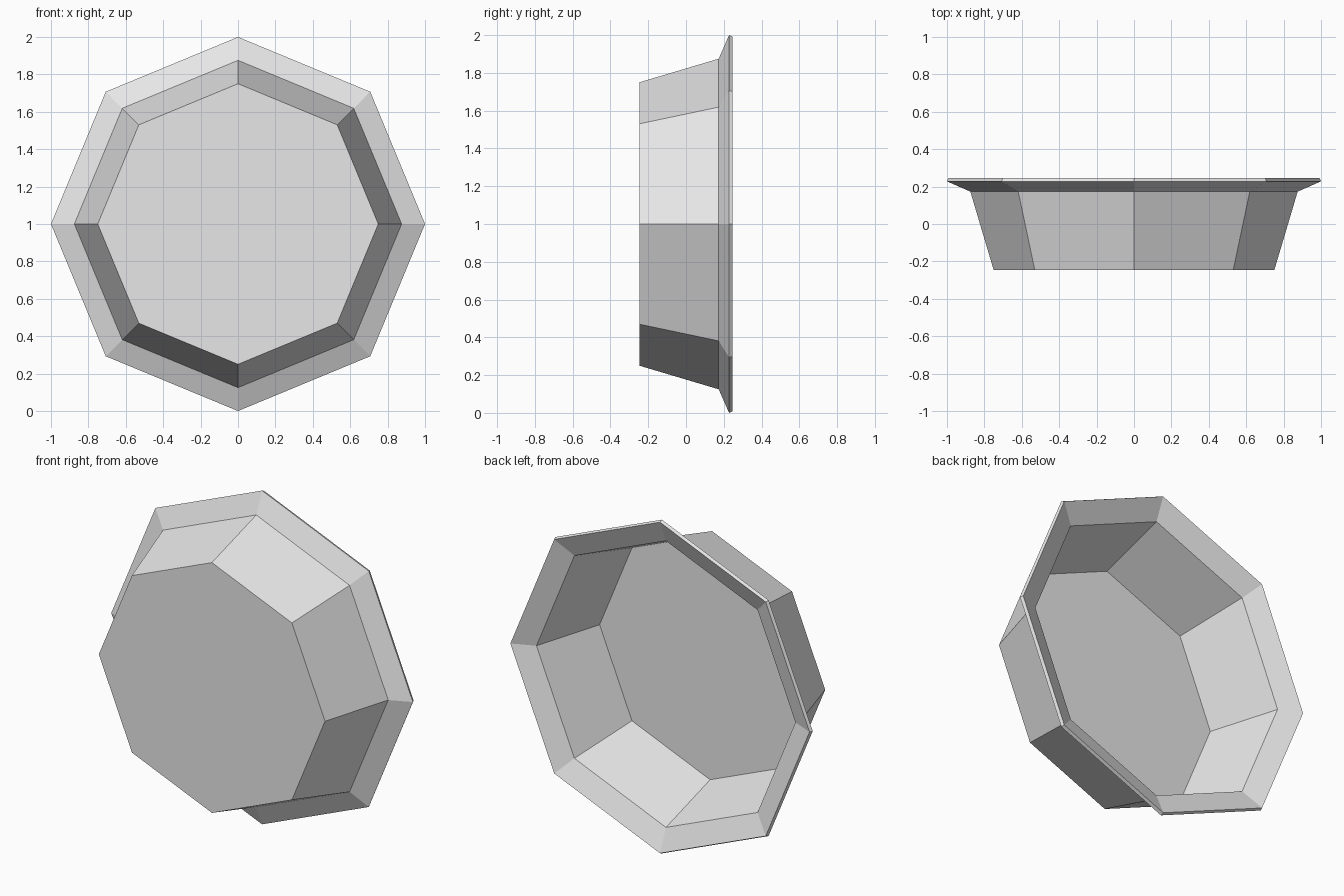
import bpy, bmesh
from math import cos, sin, pi

default = bpy.data.objects.get("Cube")
if default:
    bpy.data.objects.remove(default, do_unlink=True)

SIDES = 8
# Outer profile: radius from the axis, depth along y
PROFILE = [(0.75, -0.247), (0.875, 0.173), (1.0, 0.228)]
WALL = 0.02


def make_material(name, colour):
    mat = bpy.data.materials.new(name)
    mat.use_nodes = True
    mat.diffuse_color = colour
    mat.node_tree.nodes["Principled BSDF"].inputs["Base Color"].default_value = colour
    return mat


# Octagonal dish: flat base, sloping wall and flared rim
bm = bmesh.new()
rings = [[bm.verts.new((r * cos(2 * pi * i / SIDES), y, 1 + r * sin(2 * pi * i / SIDES)))
          for i in range(SIDES)] for r, y in PROFILE]
bm.faces.new(rings[0])
for inner, outer in zip(rings, rings[1:]):
    for i in range(SIDES):
        j = (i + 1) % SIDES
        bm.faces.new((inner[i], outer[i], outer[j], inner[j]))
bmesh.ops.recalc_face_normals(bm, faces=bm.faces)
base = min(bm.faces, key=lambda f: f.calc_center_median().y)
if base.normal.y > 0:
    bmesh.ops.reverse_faces(bm, faces=bm.faces)

mesh = bpy.data.meshes.new("dish")
bm.to_mesh(mesh)
bm.free()
dish = bpy.data.objects.new("dish", mesh)
bpy.context.collection.objects.link(dish)
mesh.materials.append(make_material("light grey", (0.8, 0.8, 0.8, 1)))

# Thin shell grown towards the hollow side
shell = dish.modifiers.new("wall thickness", "SOLIDIFY")
shell.thickness = WALL
shell.offset = -1
shell.use_even_offset = True
